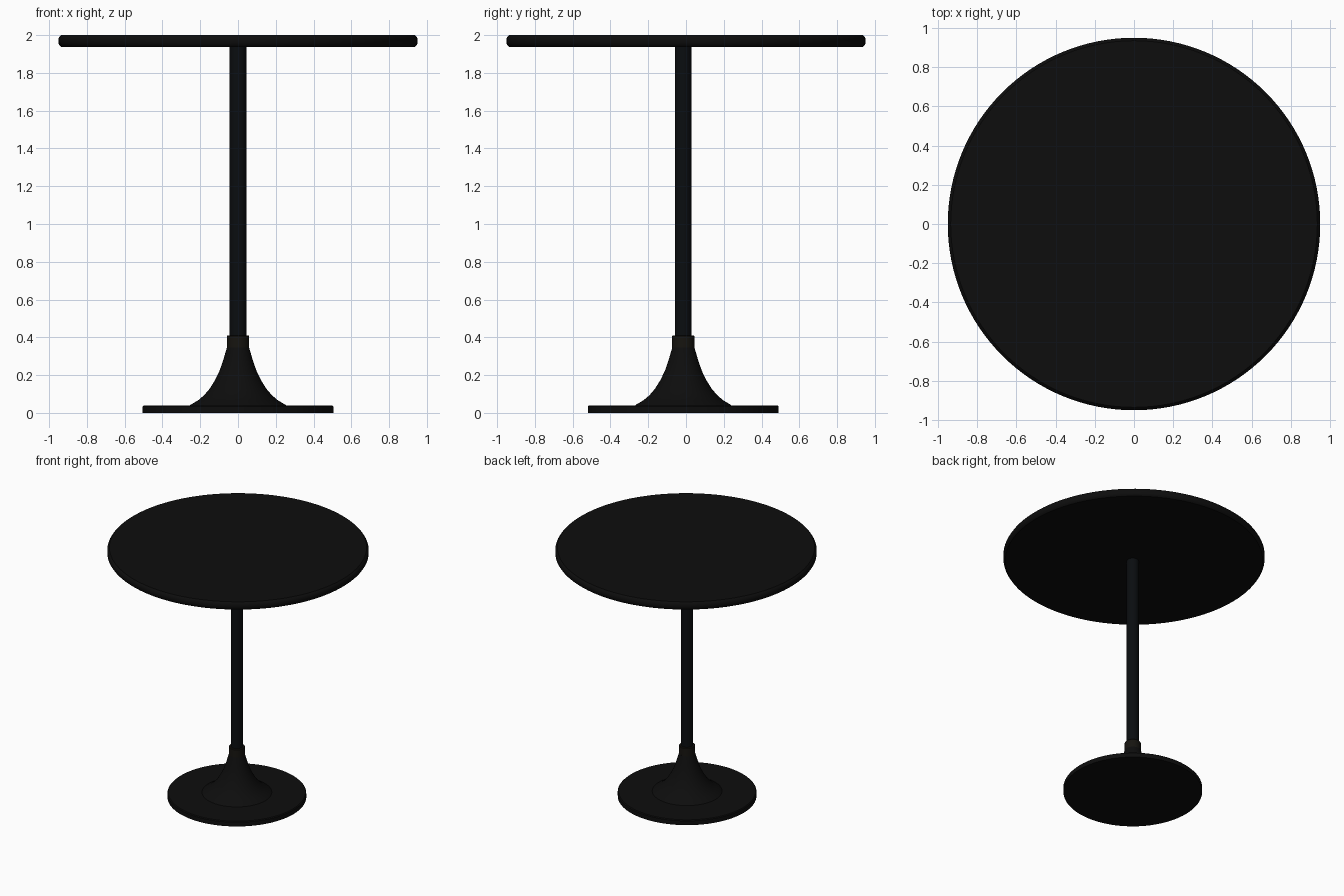
import bpy, bmesh, math

if "Cube" in bpy.data.objects:
    bpy.data.objects.remove(bpy.data.objects["Cube"])


def material(name, colour):
    m = bpy.data.materials.new(name)
    m.diffuse_color = (*colour, 1)
    m.use_nodes = True
    m.node_tree.nodes["Principled BSDF"].inputs["Base Color"].default_value = m.diffuse_color
    return m


def lathe(name, profile, mat, y=0.0, segments=96):
    """Spin an (r, z) profile about the vertical axis; r = 0 ends close it."""
    bm = bmesh.new()
    verts = [bm.verts.new((r, 0, z)) for r, z in profile]
    edges = [bm.edges.new(pair) for pair in zip(verts, verts[1:])]
    bmesh.ops.spin(bm, geom=verts + edges, cent=(0, 0, 0), axis=(0, 0, 1),
                   angle=math.tau, steps=segments, use_duplicate=False)
    bmesh.ops.remove_doubles(bm, verts=bm.verts, dist=1e-5)
    bmesh.ops.recalc_face_normals(bm, faces=bm.faces)
    mesh = bpy.data.meshes.new(name)
    bm.to_mesh(mesh)
    bm.free()
    mesh.materials.append(mat)
    ob = bpy.data.objects.new(name, mesh)
    bpy.context.collection.objects.link(ob)
    ob.location.y = y
    bpy.ops.object.select_all(action='DESELECT')
    ob.select_set(True)
    bpy.context.view_layer.objects.active = ob
    bpy.ops.object.shade_smooth_by_angle(angle=math.radians(35))
    return ob


black = material("black", (0.004, 0.004, 0.004))
steel = material("black_steel", (0.003, 0.004, 0.005))
bronze = material("dark_bronze", (0.008, 0.007, 0.005))
AXIS_Y = -0.014  # the stand sits slightly forward of the top

# Round top with a softened rim
lathe("table_top", [(0, 1.938), (0.936, 1.938), (0.944, 1.945), (0.951, 1.956),
                    (0.951, 1.982), (0.944, 1.993), (0.936, 2.0), (0, 2.0)],
      black, segments=128)

# Post
lathe("post", [(0, 0.36), (0.044, 0.36), (0.044, 1.94), (0, 1.94)],
      steel, AXIS_Y, 48)

# Collar at the foot of the post
lathe("collar", [(0, 0.34), (0.059, 0.34), (0.059, 0.406), (0.056, 0.41), (0, 0.41)],
      bronze, AXIS_Y, 48)

# Trumpet flare on the foot
lathe("flare", [(0, 0.035), (0.26, 0.035), (0.248, 0.045), (0.212, 0.066), (0.18, 0.093),
                (0.15, 0.128), (0.122, 0.173), (0.098, 0.222), (0.078, 0.28),
                (0.059, 0.345), (0, 0.345)],
      black, AXIS_Y)

# Flat disc foot
lathe("base_disc", [(0, 0), (0.505, 0), (0.505, 0.034), (0.499, 0.04), (0, 0.04)],
      black, AXIS_Y)
